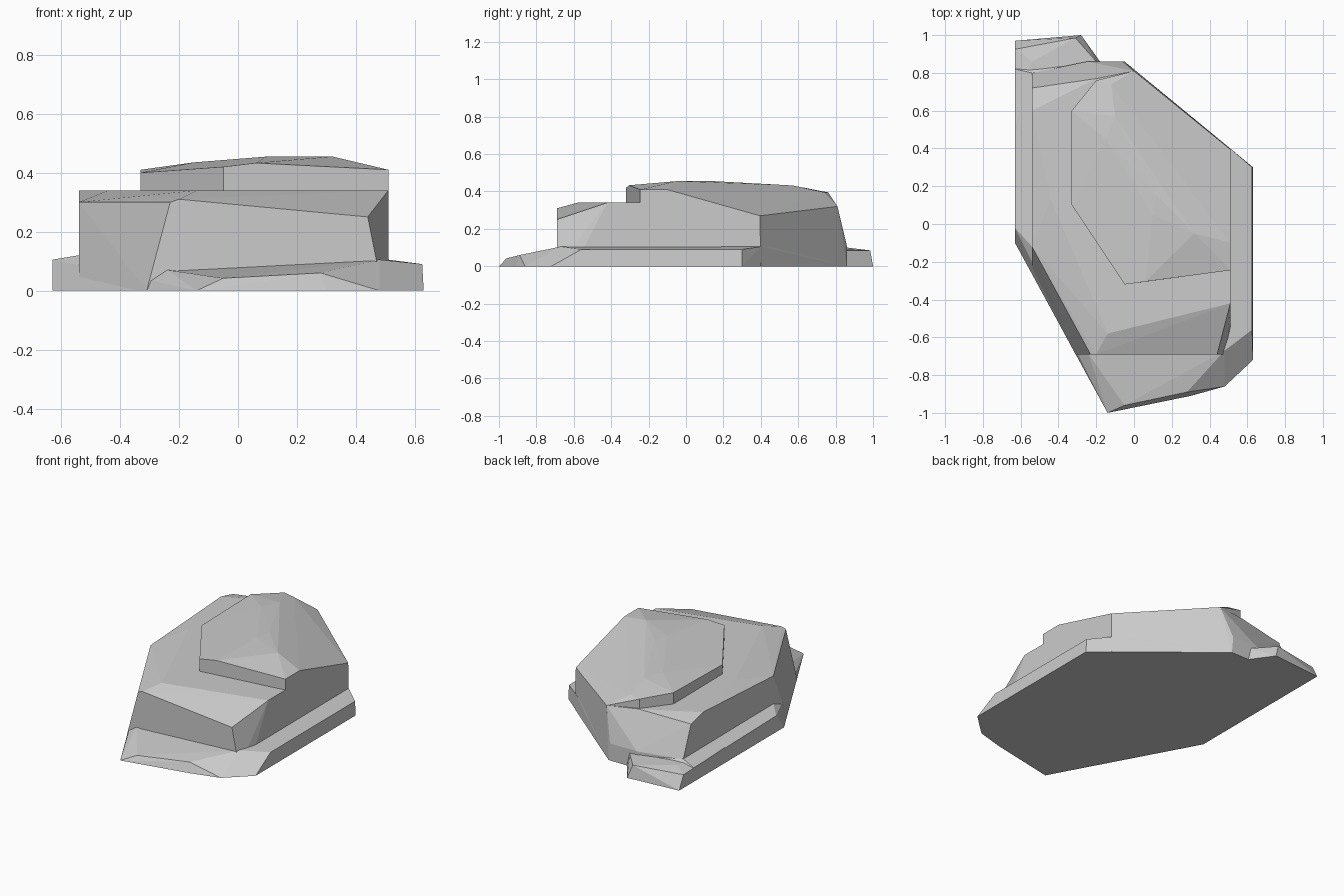
import bpy, bmesh


def rock(name, points):
    """Faceted convex slab wrapped around a few key corners."""
    bm = bmesh.new()
    for p in points:
        bm.verts.new(p)
    res = bmesh.ops.convex_hull(bm, input=bm.verts[:])
    loose = [v for v in bm.verts if not v.link_faces]
    bmesh.ops.delete(bm, geom=loose, context='VERTS')
    bmesh.ops.dissolve_limit(bm, angle_limit=0.03, verts=bm.verts[:], edges=bm.edges[:])
    bmesh.ops.recalc_face_normals(bm, faces=bm.faces[:])
    mesh = bpy.data.meshes.new(name)
    bm.to_mesh(mesh)
    bm.free()
    obj = bpy.data.objects.new(name, mesh)
    bpy.context.collection.objects.link(obj)
    return obj


def at(z, *xy):
    """Corners sharing one height."""
    return [(x, y, z) for x, y in xy]


# wide low slab, sloping down to the front
rock("base_slab",
     at(0, (-.63, .82), (-.05, .86), (.63, .30), (.63, -.72), (.48, -.86),
        (.30, -.91), (-.14, -1), (-.63, -.10))
     + at(.09, (.625, .30), (.625, -.56), (-.63, .82))
     + at(.105, (.51, .40), (.48, -.67), (-.63, -.02), (-.06, .85))
     + [(-.05, -.96, .042), (.28, -.89, .06), (-.24, -.69, .07),
        (-.54, -.12, .12), (-.54, .80, .115)])

# ledge sticking out behind the left corner
rock("back_ledge",
     at(0, (-.63, .50), (-.63, .97), (-.28, 1), (-.18, .86), (-.18, .60))
     + at(.085, (-.63, .925), (-.46, .95), (-.31, .985), (-.20, .86))
     + at(.10, (-.63, .50), (-.54, .86), (-.20, .60)))

# tall middle block
rock("middle_block",
     at(0, (-.54, -.25), (-.31, -.69), (.49, -.69), (.51, -.60), (.51, .40),
        (-.05, .86), (-.25, .86), (-.54, .80))
     + at(.11, (-.54, .80), (-.25, .86), (-.06, .86))
     + at(.30, (-.54, -.12), (-.23, -.69))
     + at(.34, (-.44, .13), (-.14, -.58), (.51, -.42), (.51, -.10), (-.54, .60))
     + [(-.20, -.69, .31), (.44, -.69, .25), (-.54, .72, .31), (-.20, .77, .335),
        (.51, .395, .27), (0, .81, .32)])

# domed top plate, running down to the back right wall
rock("top_plate",
     at(.27, (-.33, .10), (-.33, .60), (-.20, .76), (-.05, -.32),
        (.51, -.245), (.51, .395), (0, .81))
     + at(.41, (-.33, .60), (.51, -.245), (.51, -.10))
     + at(.455, (.10, .05), (.32, -.05), (.12, .15))
     + [(-.33, .10, .40), (-.05, -.32, .42), (.06, -.305, .433), (0, .81, .32),
        (-.10, .57, .432), (-.20, .76, .395), (-.12, .74, .395), (-.15, .45, .435)])
